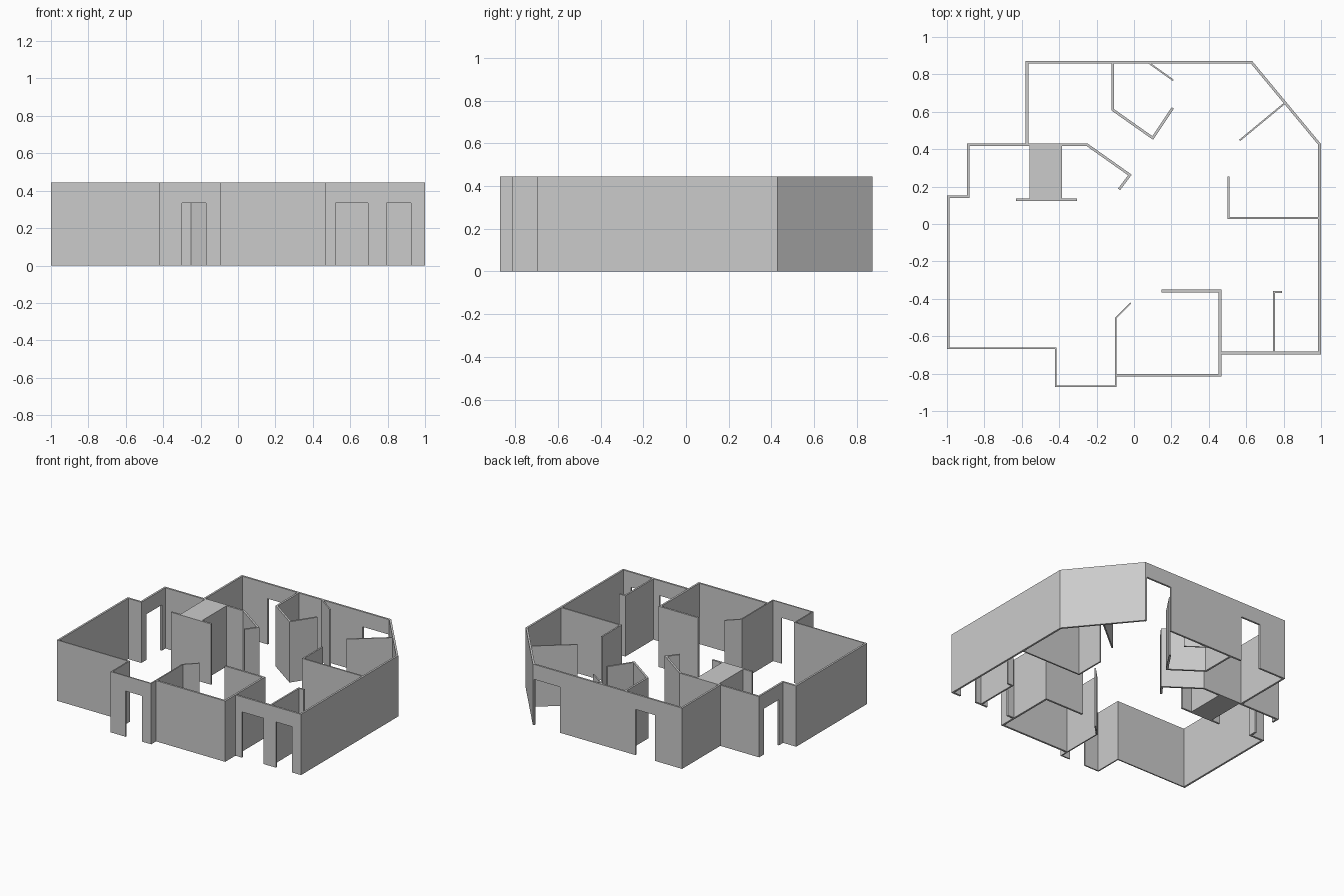
import bpy
import bmesh
from mathutils import Vector

cube = bpy.data.objects.get("Cube")
if cube:
    bpy.data.objects.remove(cube, do_unlink=True)

HEIGHT = 0.445
DOOR = 0.335
THICK = 0.014
THIN = 0.009

plaster = bpy.data.materials.new("plaster_grey")
plaster.use_nodes = True
grey = (0.6, 0.6, 0.6, 1)
plaster.diffuse_color = grey
plaster.node_tree.nodes["Principled BSDF"].inputs["Base Color"].default_value = grey


def finish(name, bm):
    """Weld, merge flat faces and link the mesh as an object."""
    bmesh.ops.remove_doubles(bm, verts=bm.verts, dist=0.0001)
    bmesh.ops.dissolve_limit(bm, angle_limit=0.01, verts=bm.verts, edges=bm.edges)
    bmesh.ops.recalc_face_normals(bm, faces=bm.faces)
    mesh = bpy.data.meshes.new(name)
    bm.to_mesh(mesh)
    bm.free()
    mesh.materials.append(plaster)
    obj = bpy.data.objects.new(name, mesh)
    bpy.context.collection.objects.link(obj)
    return obj


def mitre_sides(path, thickness):
    """Left and right offset points for every point of the centre line."""
    points = [Vector(p) for p in path]
    normals = []
    for a, b in zip(points, points[1:]):
        d = (b - a).normalized()
        normals.append(Vector((-d.y, d.x)))
    sides = []
    for i, p in enumerate(points):
        before = normals[max(i - 1, 0)]
        after = normals[min(i, len(normals) - 1)]
        offset = (before + after) / (1 + before.dot(after)) * thickness / 2
        sides.append((p + offset, p - offset))
    return sides


def wall(name, path, thickness=THICK, doors=()):
    """Mitred wall along a path; spans listed in doors keep only the lintel."""
    sides = mitre_sides(path, thickness)
    levels = (0, DOOR, HEIGHT)
    last = len(path) - 1
    bm = bmesh.new()

    def solid(span, band):
        if not (0 <= span < last and 0 <= band < 2):
            return False
        return band == 1 or span not in doors

    def quad(*corners):
        bm.faces.new([bm.verts.new((p.x, p.y, z)) for p, z in corners])

    for span in range(last):
        (l0, r0), (l1, r1) = sides[span], sides[span + 1]
        for band in range(2):
            if not solid(span, band):
                continue
            low, high = levels[band], levels[band + 1]
            for a, b in ((l0, l1), (r0, r1)):
                quad((a, low), (b, low), (b, high), (a, high))
            for step, z in ((-1, low), (1, high)):
                if not solid(span, band + step):
                    quad((l0, z), (l1, z), (r1, z), (r0, z))
            for step, a, b in ((-1, l0, r0), (1, l1, r1)):
                if not solid(span + step, band):
                    quad((a, low), (b, low), (b, high), (a, high))
    return finish(name, bm)


def block(name, x0, x1, y0, y1):
    """Solid full-height block."""
    bm = bmesh.new()
    bmesh.ops.create_cube(bm, size=1)
    for v in bm.verts:
        v.co.x = x1 if v.co.x > 0 else x0
        v.co.y = y1 if v.co.y > 0 else y0
        v.co.z = HEIGHT if v.co.z > 0 else 0
    return finish(name, bm)


# Outer walls, clockwise from the front right corner, with five doorways
wall("outer_wall", [
    (-.993, -.669), (-.993, .145), (-.887, .145), (-.887, .2), (-.887, .375),
    (-.887, .423), (-.572, .423), (-.572, .865), (-.36, .865), (-.2, .865),
    (.41, .865), (.62, .865), (.628, .865), (.992, .426), (.992, -.69),
    (.925, -.69), (.795, -.69), (.695, -.69), (.52, -.69), (.46, -.69),
    (.46, -.808), (-.1, -.808)], doors=(3, 8, 10, 15, 17))

# Thin front wall with the entrance bay and its angled inner end
wall("entrance_wall", [
    (-.996, -.665), (-.418, -.665), (-.418, -.867), (-.3, -.867), (-.17, -.867),
    (-.098, -.867), (-.098, -.503), (-.017, -.422)], THIN, doors=(3,))

# Solid chimney block with the wider slab in front of it
block("chimney_block", -.56, -.385, .13, .423)
wall("chimney_front", [(-.63, .13), (-.305, .13)])

# Inner partitions
wall("hall_partition", [(-.572, .423), (-.25, .423), (-.022, .262), (-.08, .185)], THICK)
wall("closet_partition", [(-.113, .865), (-.113, .61), (.1, .46), (.207, .62)], THICK)
wall("closet_return", [(.07, .868), (.21, .768)], THIN)
wall("corner_partition", [(.805, .645), (.565, .447)], THIN)
wall("side_room_partition", [(.99, .033), (.505, .033), (.505, .255)], 0.011)
wall("front_room_partition", [(.46, -.69), (.46, -.358), (.148, -.358)])
wall("utility_partition", [(.748, -.69), (.748, -.364), (.792, -.364)], 0.012)
